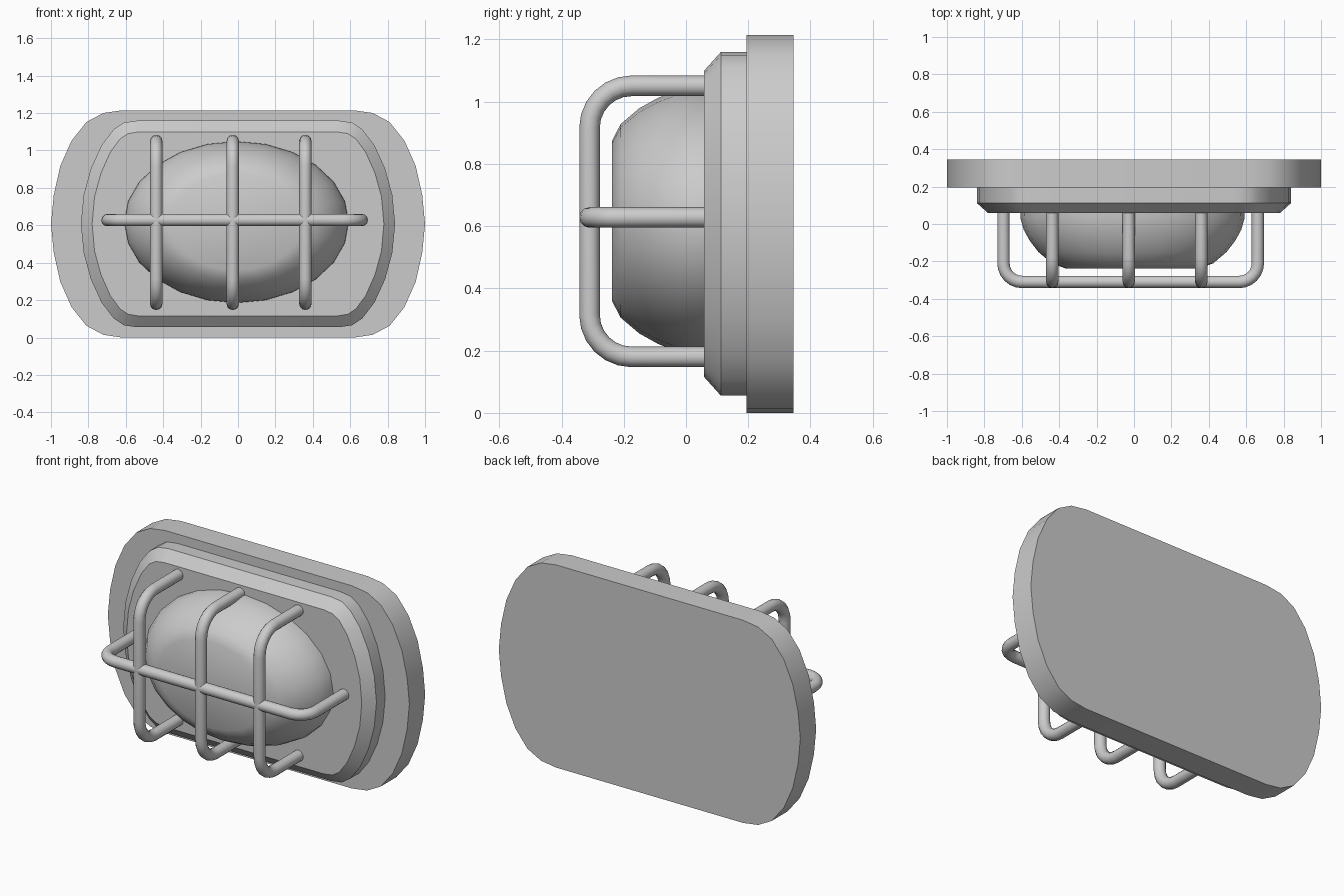
import bpy, bmesh
from math import sin, cos, pi, radians

if "Cube" in bpy.data.objects:
    bpy.data.objects.remove(bpy.data.objects["Cube"])

ZC = 0.6075  # mid height of the lamp


def finish(ob, angle=30):
    bpy.ops.object.select_all(action='DESELECT')
    ob.select_set(True)
    bpy.context.view_layer.objects.active = ob
    bpy.ops.object.shade_smooth_by_angle(angle=radians(angle))


def loft(name, rings, angle=30):
    """Skin equal-length rings of points and cap both ends."""
    bm = bmesh.new()
    vs = [[bm.verts.new(p) for p in r] for r in rings]
    n = len(vs[0])
    for a, b in zip(vs, vs[1:]):
        for i in range(n):
            j = (i + 1) % n
            bm.faces.new((a[i], a[j], b[j], b[i]))
    bm.faces.new(vs[0])
    bm.faces.new(vs[-1])
    bmesh.ops.recalc_face_normals(bm, faces=bm.faces)
    me = bpy.data.meshes.new(name)
    bm.to_mesh(me)
    bm.free()
    ob = bpy.data.objects.new(name, me)
    bpy.context.collection.objects.link(ob)
    finish(ob, angle)


def outline(quarter, y):
    """Mirror a quarter profile (side middle to top) into a full ring."""
    right = quarter + [(x, -z) for x, z in quarter[:0:-1]][::1]
    top = quarter
    left = [(-x, z) for x, z in top[::-1]]
    low_left = [(-x, -z) for x, z in top[1:]]
    low_right = [(x, -z) for x, z in top[:0:-1]]
    return [(x, y, ZC + z) for x, z in top + left + low_left + low_right]


# Wall plate
plate = [(1.0, 0), (0.985, 0.155), (0.95, 0.31), (0.89, 0.445),
         (0.81, 0.545), (0.72, 0.593), (0.62, 0.6075)]
loft("wall_plate", [outline(plate, 0.345), outline(plate, 0.195)])

# Raised housing with a chamfered front
body = [(0.84, 0), (0.825, 0.155), (0.787, 0.295), (0.73, 0.42),
        (0.665, 0.505), (0.61, 0.542), (0.54, 0.552)]
face = [(0.78, 0), (0.767, 0.145), (0.733, 0.27), (0.682, 0.385),
        (0.63, 0.455), (0.587, 0.483), (0.53, 0.492)]
loft("housing", [outline(body, 0.2), outline(body, 0.112), outline(face, 0.058)])

# Glass dome: scaled ellipses with a flat front
profile = [(0.07, 1.0), (0.03, 0.998), (-0.03, 0.97), (-0.09, 0.915),
           (-0.15, 0.838), (-0.21, 0.72), (-0.238, 0.595)]
N = 24
loft("glass_dome", [[(-0.008 + 0.6 * s * cos(2 * pi * i / N), y,
                      0.617 + 0.432 * s * sin(2 * pi * i / N)) for i in range(N)]
                    for y, s in profile], 50)


def guard_bar(name, lo, hi, r, place):
    """U-shaped bar from the housing, across the front and back."""
    yf, n = -0.31, 6
    arc = [k * pi / 2 / n for k in range(n + 1)]
    pts = [(lo, 0.075)]
    pts += [(lo + r - r * cos(a), yf + r - r * sin(a)) for a in arc]
    pts += [(hi - r + r * sin(a), yf + r - r * cos(a)) for a in arc]
    pts += [(hi, 0.075)]
    cu = bpy.data.curves.new(name, 'CURVE')
    cu.dimensions = '3D'
    cu.bevel_depth = 0.033
    cu.bevel_resolution = 4
    cu.use_fill_caps = True
    sp = cu.splines.new('POLY')
    sp.points.add(len(pts) - 1)
    for p, (t, y) in zip(sp.points, pts):
        p.co = (*place(t, y), 1)
    tmp = bpy.data.objects.new(name + "_path", cu)
    bpy.context.collection.objects.link(tmp)
    bpy.context.view_layer.update()
    dg = bpy.context.evaluated_depsgraph_get()
    me = bpy.data.meshes.new_from_object(tmp.evaluated_get(dg))
    bpy.data.objects.remove(tmp)
    ob = bpy.data.objects.new(name, me)
    bpy.context.collection.objects.link(ob)
    finish(ob, 40)


# Protective cage
guard_bar("cross_bar", -0.698, 0.662, 0.1, lambda t, y: (t, y, 0.628))
for i, x in enumerate((-0.437, -0.028, 0.36)):
    guard_bar(f"upright_bar_{i + 1}", 0.18, 1.051, 0.135,
              lambda t, y, x=x: (x, y, t))
